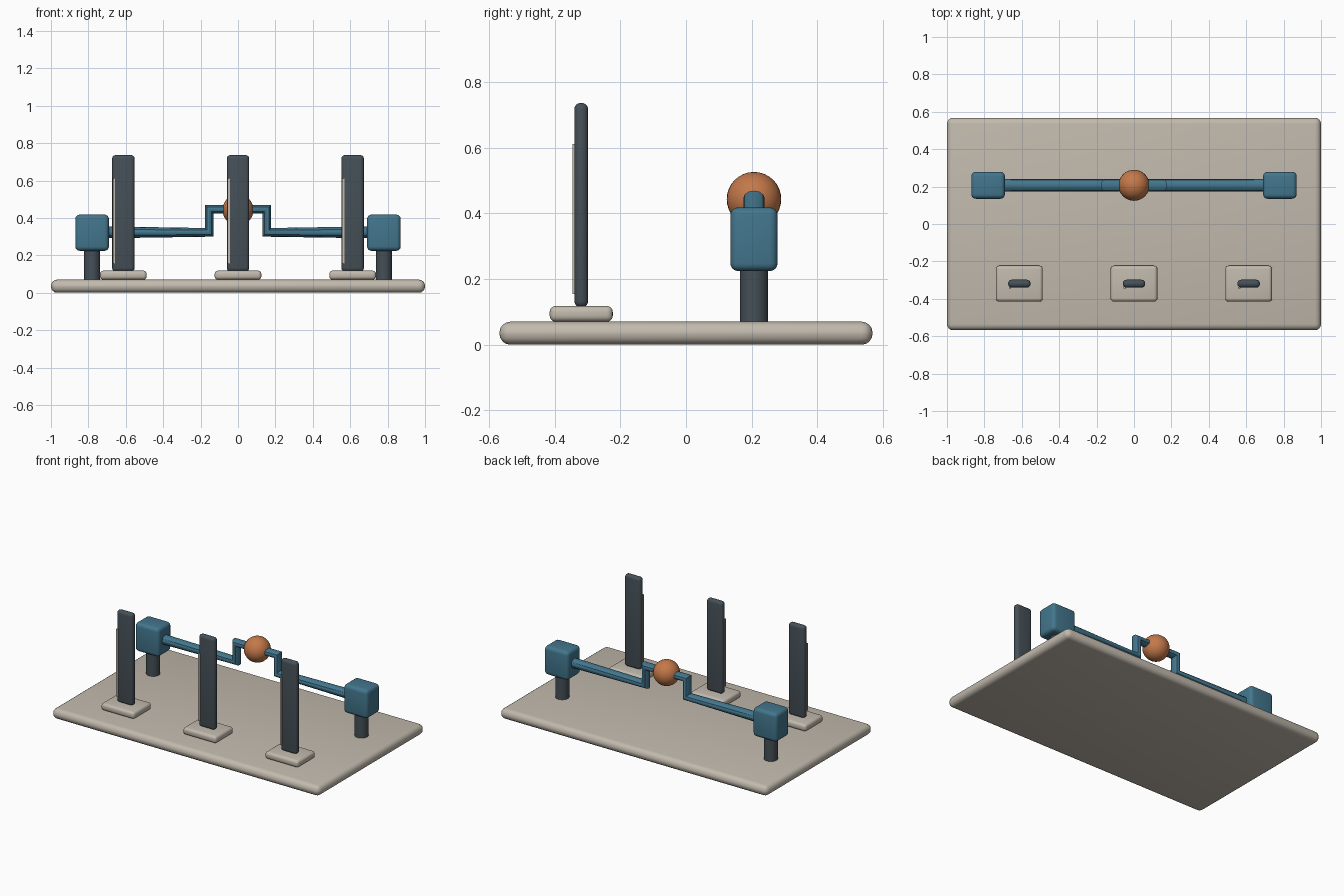
import bpy

if "Cube" in bpy.data.objects:
    bpy.data.objects.remove(bpy.data.objects["Cube"])


def material(name, r, g, b):
    m = bpy.data.materials.new(name)
    m.diffuse_color = (r, g, b, 1)
    m.use_nodes = True
    m.node_tree.nodes["Principled BSDF"].inputs["Base Color"].default_value = m.diffuse_color
    return m


BEIGE = material("warm_beige", 0.54, 0.49, 0.42)
SLATE = material("dark_slate", 0.06, 0.08, 0.095)
BLUE = material("steel_blue", 0.055, 0.18, 0.265)
COPPER = material("copper_orange", 0.55, 0.19, 0.068)


def finish(obj, name, mat):
    obj.name = name
    obj.data.materials.append(mat)
    bpy.context.view_layer.objects.active = obj
    obj.select_set(True)
    bpy.ops.object.shade_smooth_by_angle()
    obj.select_set(False)
    return obj


def box(name, center, size, bevel, mat):
    bpy.ops.mesh.primitive_cube_add(size=1, location=center)
    obj = bpy.context.object
    obj.scale = size
    bpy.ops.object.transform_apply(location=False, rotation=False, scale=True)
    if bevel:
        mod = obj.modifiers.new("rounded_edges", 'BEVEL')
        mod.width = bevel
        mod.segments = 4
        bpy.ops.object.modifier_apply(modifier=mod.name)
    return finish(obj, name, mat)


# Base plate
box("base_plate", (0, 0, 0.035), (2, 1.136, 0.07), 0.033, BEIGE)

# Row of upright posts on pads, each with a thin edge strip at the front
for side, x in (("left", -0.613), ("middle", 0), ("right", 0.613)):
    box(side + "_post_pad", (x, -0.319, 0.094), (0.25, 0.192, 0.048), 0.018, BEIGE)
    box(side + "_post", (x, -0.319, 0.425), (0.12, 0.042, 0.622), 0.019, SLATE)
    box(side + "_post_strip", (x - 0.05, -0.341, 0.383), (0.012, 0.009, 0.456), 0, BEIGE)

# Bearing blocks on round legs
AXIS_Y = 0.207
for side, s in (("left", -1), ("right", 1)):
    bpy.ops.mesh.primitive_cylinder_add(vertices=32, radius=0.043, depth=0.18,
                                        location=(s * 0.78, AXIS_Y, 0.155))
    finish(bpy.context.object, side + "_bearing_leg", SLATE)
    box(side + "_bearing_block", (s * 0.78, AXIS_Y, 0.321), (0.18, 0.144, 0.194), 0.024, BLUE)

# Cranked shaft: a swept tube, pinched at its square corners
half = [(0.75, 0.323), (0.154, 0.323), (0.154, 0.446)]
path = [(-x, z) for x, z in half] + half[::-1]
curve = bpy.data.curves.new("crank_shaft", 'CURVE')
curve.dimensions = '3D'
curve.bevel_depth = 0.0325
curve.bevel_resolution = 4
curve.use_fill_caps = True
spline = curve.splines.new('POLY')
spline.points.add(len(path) - 1)
for p, (x, z) in zip(spline.points, path):
    p.co = (x, AXIS_Y, z, 1)
shaft = bpy.data.objects.new("crank_shaft", curve)
bpy.context.collection.objects.link(shaft)
bpy.ops.object.select_all(action='DESELECT')
shaft.select_set(True)
bpy.context.view_layer.objects.active = shaft
bpy.ops.object.convert(target='MESH')
finish(bpy.context.object, "crank_shaft", BLUE)

# Ball on the crank pin
bpy.ops.mesh.primitive_uv_sphere_add(segments=32, ring_count=16, radius=0.083,
                                     location=(0, AXIS_Y, 0.443))
finish(bpy.context.object, "crank_ball", COPPER)
